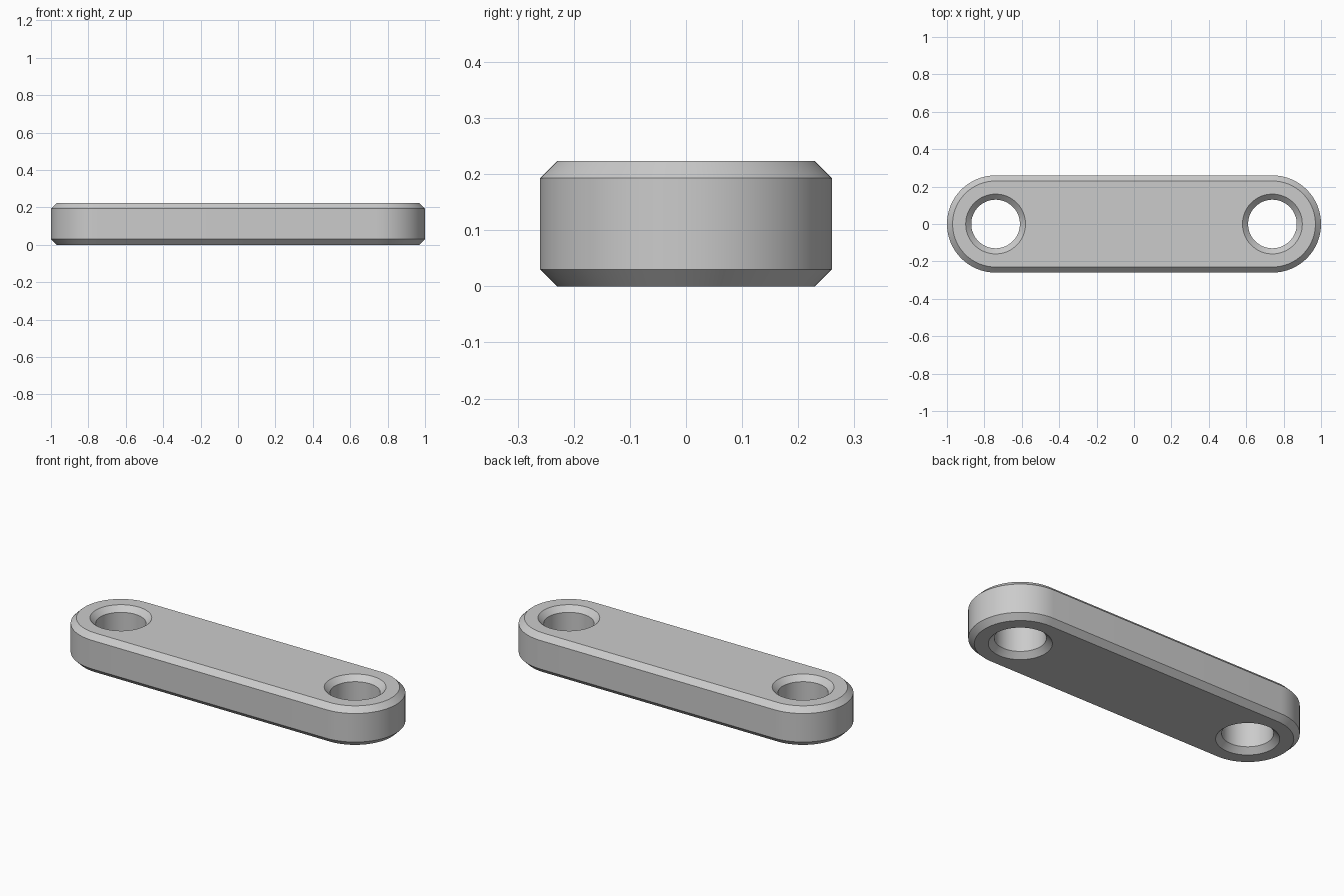
import bpy
import bmesh
from math import pi, cos, sin, radians

cube = bpy.data.objects.get("Cube")
if cube:
    bpy.data.objects.remove(cube, do_unlink=True)

PIVOT = 0.74        # distance of each hole from the centre
END_RADIUS = 0.26
HOLE_RADIUS = 0.13
HEIGHT = 0.223
CHAMFER = 0.03
STEPS = 32          # segments per half circle


def arc(cx, radius, start):
    """Points of a half circle around (cx, 0)."""
    angles = [start + pi * i / STEPS for i in range(STEPS + 1)]
    return [(cx + radius * cos(a), radius * sin(a)) for a in angles]


def stadium(radius):
    return arc(PIVOT, radius, -pi / 2) + arc(-PIVOT, radius, pi / 2)


def circle(cx, radius):
    return arc(cx, radius, 0)[:-1] + arc(cx, radius, pi)[:-1]


def chamfered_wall(bm, outline, radius, inset):
    """Stack four outlines, chamfered at both ends; return the end loops."""
    levels = [(inset, 0), (0, CHAMFER), (0, HEIGHT - CHAMFER), (inset, HEIGHT)]
    rings = [[bm.verts.new((x, y, z)) for x, y in outline(radius + d)]
             for d, z in levels]
    n = len(rings[0])
    for low, high in zip(rings, rings[1:]):
        for i in range(n):
            j = (i + 1) % n
            bm.faces.new((low[i], low[j], high[j], high[i]))
    return [[bm.edges.get((r[i], r[(i + 1) % n])) for i in range(n)]
            for r in (rings[0], rings[-1])]


# Rounded outer wall and the two countersunk holes
bm = bmesh.new()
walls = [chamfered_wall(bm, stadium, END_RADIUS, -CHAMFER)]
for side in (-1, 1):
    walls.append(chamfered_wall(
        bm, lambda r: circle(side * PIVOT, r), HOLE_RADIUS, CHAMFER))

# Flat bottom and top around the holes
for end, direction in ((0, -1), (1, 1)):
    edges = [e for wall in walls for e in wall[end]]
    bmesh.ops.triangle_fill(bm, edges=edges, use_beauty=True,
                            normal=(0, 0, direction))
bmesh.ops.recalc_face_normals(bm, faces=bm.faces)

mesh = bpy.data.meshes.new("link_plate")
bm.to_mesh(mesh)
bm.free()
plate = bpy.data.objects.new("link_plate", mesh)
bpy.context.collection.objects.link(plate)

# Plain grey material
grey = bpy.data.materials.new("light_grey")
grey.use_nodes = True
colour = (0.6, 0.6, 0.6, 1)
grey.diffuse_color = colour
grey.node_tree.nodes["Principled BSDF"].inputs["Base Color"].default_value = colour
mesh.materials.append(grey)

# Smooth curved walls, crisp chamfer edges
bpy.ops.object.select_all(action="DESELECT")
plate.select_set(True)
bpy.context.view_layer.objects.active = plate
bpy.ops.object.shade_smooth_by_angle(angle=radians(30))
